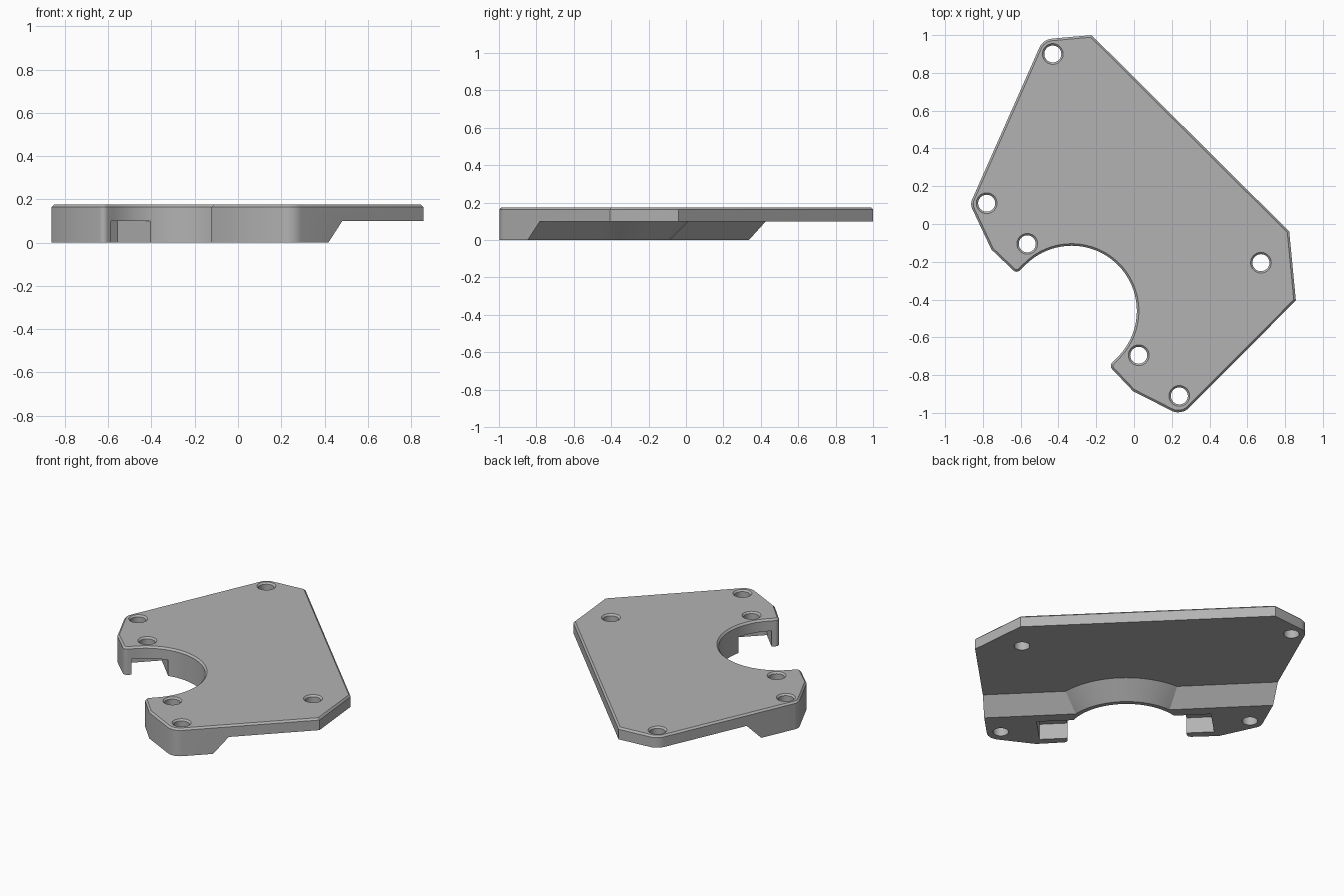
import bpy, bmesh, math
from mathutils import Vector

if "Cube" in bpy.data.objects:
    bpy.data.objects.remove(bpy.data.objects["Cube"], do_unlink=True)

HEIGHT, STEP = 0.175, 0.1            # full thickness, underside of the thin plate
CENTRE, NOTCH_R = Vector((-0.33, -0.46)), 0.345
U = Vector((-1, 1)).normalized()     # across the notch
D = Vector((1, 1)).normalized()      # from the notch into the plate

grey = bpy.data.materials.new("matte_grey")
grey.use_nodes = True
grey.diffuse_color = (0.45, 0.45, 0.45, 1)
grey.node_tree.nodes["Principled BSDF"].inputs["Base Color"].default_value = (0.45, 0.45, 0.45, 1)


def local(u, d):
    return CENTRE + U * u + D * d


def circle(c, r, n=40):
    return [Vector(c) + r * Vector((math.cos(a), math.sin(a)))
            for a in (math.tau * i / n for i in range(n))]


def fillet(prev, corner, nxt, r, n=6):
    """Round one outline corner with radius r."""
    p, c, q = Vector(prev), Vector(corner), Vector(nxt)
    a, b = (p - c).normalized(), (q - c).normalized()
    half = a.angle(b) / 2
    mid = c + (a + b).normalized() * r / math.sin(half)
    start = c + a * r / math.tan(half) - mid
    end = c + b * r / math.tan(half) - mid
    return [mid + r * start.lerp(end, i / n).normalized() if abs(i / n - 0.5) < 0.5
            else mid + (start if i == 0 else end) for i in range(n + 1)]


def loft(name, sections, chamfer=0):
    """Closed solid through stacked loops of (points, z)."""
    bm = bmesh.new()
    rings = [[bm.verts.new((p[0], p[1], z)) for p in pts] for pts, z in sections]
    bm.faces.new(rings[0])
    top = bm.faces.new(rings[-1])
    for low, high in zip(rings, rings[1:]):
        for i in range(len(low)):
            j = (i + 1) % len(low)
            bm.faces.new((low[i], low[j], high[j], high[i]))
    bmesh.ops.recalc_face_normals(bm, faces=bm.faces)
    if chamfer:
        bmesh.ops.bevel(bm, geom=list(top.edges), offset=chamfer, segments=1,
                        profile=0.5, affect='EDGES')
    mesh = bpy.data.meshes.new(name)
    bm.to_mesh(mesh)
    bm.free()
    mesh.materials.append(grey)
    obj = bpy.data.objects.new(name, mesh)
    bpy.context.collection.objects.link(obj)
    return obj


def cut(target, cutter):
    """Subtract the cutter and discard it."""
    cutter.hide_render = True
    mod = target.modifiers.new("cut", 'BOOLEAN')
    mod.operation, mod.solver, mod.object = 'DIFFERENCE', 'EXACT', cutter
    bpy.context.view_layer.objects.active = target
    bpy.ops.object.modifier_apply(modifier=mod.name)
    bpy.data.objects.remove(cutter, do_unlink=True)


# Outline corners with fillet radius, from one notch tip round to the other
tip_a, tip_b = local(NOTCH_R, -0.066), local(-NOTCH_R, -0.066)
corners = [
    (local(NOTCH_R, 0), 0), (tip_a, 0.025), ((-0.755, -0.135), 0),
    ((-0.868, 0.105), 0.06), ((-0.482, 0.977), 0.08), ((-0.225, 1.0), 0),
    ((0.822, -0.04), 0), ((0.857, -0.405), 0), ((0.25, -1.015), 0.08),
    ((-0.005, -0.885), 0), (tip_b, 0.025), (local(-NOTCH_R, 0), 0)]
outline = []
for i, (c, r) in enumerate(corners):
    if r:
        outline += fillet(corners[i - 1][0], c, corners[i + 1][0], r)
    else:
        outline.append(Vector(c))
# Round notch wall closing the outline
outline += [local(-NOTCH_R * math.cos(a), NOTCH_R * math.sin(a))
            for a in (math.pi * i / 40 for i in range(1, 40))]

plate = loft("mounting_plate", [(outline, 0), (outline, HEIGHT)], 0.011)


# Underside relief with a sloped edge, leaving a conical collar round the notch
def relief_loop(d):
    return [local(-2, d), local(2, d), local(2, 3), local(-2, 3)]


relief = loft("relief_cutter", [(relief_loop(0.163), -0.1), (relief_loop(0.347), STEP)])
collar = loft("collar_form", [(circle(CENTRE, 0.22, 80), -0.15),
                              (circle(CENTRE, 0.525, 80), 0.15)])
cut(relief, collar)
cut(plate, relief)

# Square nut pockets opening into the notch
for side in (-1, 1):
    box = [local(side * u, d) for u, d in
           ((0.2, -0.02), (0.505, -0.02), (0.505, 0.185), (0.2, 0.185))]
    cut(plate, loft("pocket_cutter", [(box, -0.1), (box, STEP)]))

# Screw holes with a small chamfer at the top
for c in ((-0.43, 0.9), (-0.78, 0.11), (-0.565, -0.105),
          (0.025, -0.695), (0.24, -0.91), (0.672, -0.205)):
    narrow, wide = circle(c, 0.045), circle(c, 0.065)
    cut(plate, loft("hole_cutter", [(narrow, -0.1), (narrow, HEIGHT - 0.01),
                                    (wide, HEIGHT + 0.01)]))

bpy.ops.object.select_all(action='DESELECT')
plate.select_set(True)
bpy.context.view_layer.objects.active = plate
bpy.ops.object.shade_smooth_by_angle(angle=math.radians(30))
